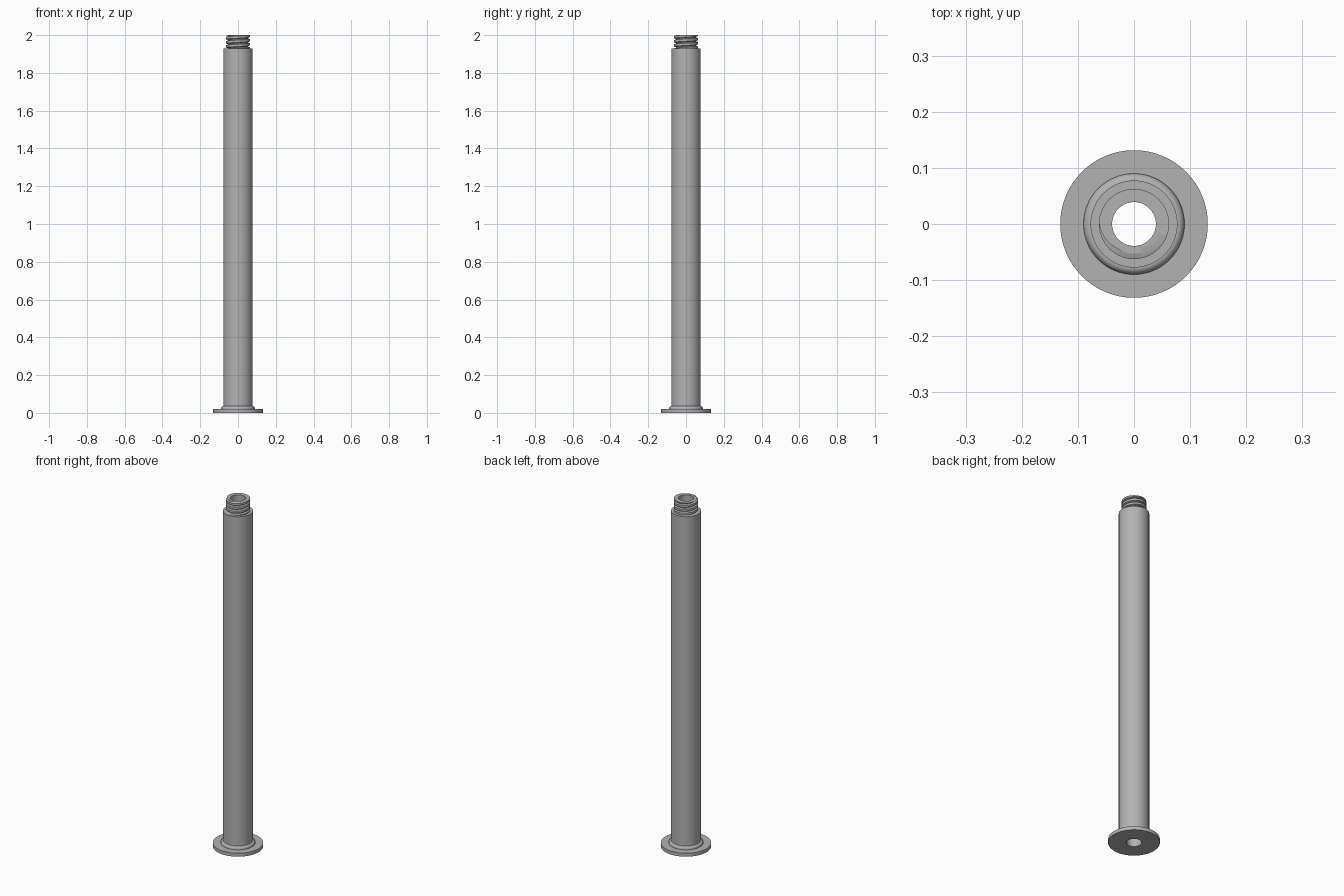
import bpy, bmesh, math

if "Cube" in bpy.data.objects:
    bpy.data.objects.remove(bpy.data.objects["Cube"])

BORE, TOP, SHOULDER = 0.039, 2.0, 1.928
SEG = 64

metal = bpy.data.materials.new("grey metal")
metal.diffuse_color = (0.45, 0.45, 0.45, 1)
metal.use_nodes = True
metal.node_tree.nodes["Principled BSDF"].inputs["Base Color"].default_value = metal.diffuse_color


def sweep(name, profile_at):
    """Revolve a closed profile whose points may vary with the angle."""
    bm = bmesh.new()
    cols = []
    for j in range(SEG + 1):
        a = 2 * math.pi * j / SEG
        cols.append([bm.verts.new((r * math.cos(a), r * math.sin(a), z))
                     for r, z in profile_at(a)])
    n = len(cols[0])
    for c, d in zip(cols, cols[1:]):
        for i in range(n):
            k = (i + 1) % n
            bm.faces.new((c[i], d[i], d[k], c[k]))
    bmesh.ops.remove_doubles(bm, verts=bm.verts, dist=1e-5)
    bmesh.ops.recalc_face_normals(bm, faces=bm.faces)
    me = bpy.data.meshes.new(name)
    bm.to_mesh(me)
    bm.free()
    me.materials.append(metal)
    ob = bpy.data.objects.new(name, me)
    bpy.context.collection.objects.link(ob)
    bpy.ops.object.select_all(action='DESELECT')
    ob.select_set(True)
    bpy.context.view_layer.objects.active = ob
    bpy.ops.object.shade_smooth_by_angle(angle=math.radians(30))


# Flanged tube: base disc, rounded collar, long shaft and straight bore
collar = [(0.0775 + 0.0125 * math.cos(t), 0.022 + 0.014 * math.sin(t))
          for t in (math.pi / 2 * i / 8 for i in range(9))]
body = ([(BORE, 0), (0.1315, 0), (0.1315, 0.02), (0.09, 0.02)] + collar
        + [(0.0775, SHOULDER), (BORE, SHOULDER)])
sweep("flanged_tube", lambda a: body)

# Threaded neck: helical groove cut into a short spigot
PITCH, CREST, ROOT = 0.022, 0.0625, 0.053
STEPS = [(0.0, ROOT), (0.14, ROOT), (0.30, CREST), (0.84, CREST), (1.0, ROOT)]
START = math.radians(285)   # angle where the groove meets the top face


def thread_radius(u):
    u %= 1.0
    for (u0, r0), (u1, r1) in zip(STEPS, STEPS[1:]):
        if u <= u1:
            return r0 + (r1 - r0) * (u - u0) / (u1 - u0)


def thread_profile(a):
    lead = (a - START) / (2 * math.pi)
    pts = [(BORE, SHOULDER)]
    for turn in range(-6, 4):
        for u, _ in STEPS[:-1]:
            z = TOP + PITCH * (turn + u + lead)
            z = min(max(z, SHOULDER), TOP)
            pts.append((thread_radius((z - TOP) / PITCH - lead + 1e-9), z))
    return pts + [(BORE, TOP)]


sweep("threaded_neck", thread_profile)
